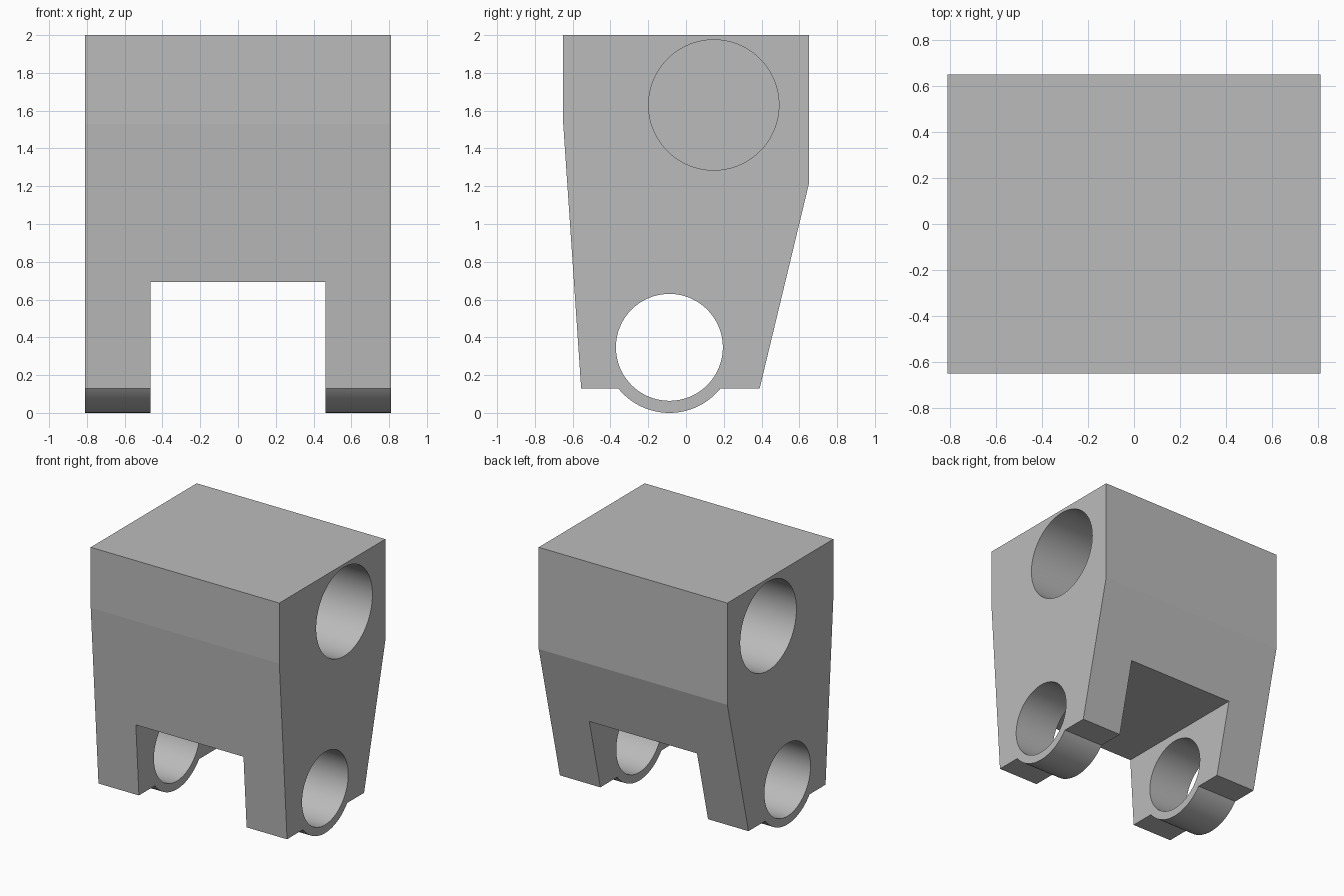
import bpy, bmesh, math
from mathutils import Matrix

cube = bpy.data.objects.get("Cube")
if cube:
    bpy.data.objects.remove(cube, do_unlink=True)

HALF_WIDTH = 0.81
PIN_Y, PIN_Z = -0.088, 0.347      # lower pin axis
LUG_R, PIN_R = 0.347, 0.283
FOOT_Z = 0.13
SEGMENTS = 128

grey = bpy.data.materials.new("plain_grey")
grey.use_nodes = True
grey.diffuse_color = (0.5, 0.5, 0.5, 1)
grey.node_tree.nodes["Principled BSDF"].inputs["Base Color"].default_value = (0.5, 0.5, 0.5, 1)


def add_object(name, bm):
    mesh = bpy.data.meshes.new(name)
    bmesh.ops.recalc_face_normals(bm, faces=bm.faces)
    bm.to_mesh(mesh)
    bm.free()
    mesh.materials.append(grey)
    obj = bpy.data.objects.new(name, mesh)
    bpy.context.collection.objects.link(obj)
    return obj


def x_cylinder(name, x0, x1, y, z, radius):
    bm = bmesh.new()
    place = Matrix.Translation(((x0 + x1) / 2, y, z)) @ Matrix.Rotation(math.pi / 2, 4, 'Y')
    bmesh.ops.create_cone(bm, cap_ends=True, segments=SEGMENTS, radius1=radius,
                          radius2=radius, depth=abs(x1 - x0), matrix=place)
    return add_object(name, bm)


def cut(target, cutter):
    cutter.hide_render = True
    mod = target.modifiers.new("cut", 'BOOLEAN')
    mod.operation = 'DIFFERENCE'
    mod.solver = 'EXACT'
    mod.object = cutter
    bpy.context.view_layer.objects.active = target
    bpy.ops.object.modifier_apply(modifier=mod.name)
    bpy.data.objects.remove(cutter, do_unlink=True)


# Side profile: tapered block with a round lug bulging below the feet
half = math.acos((PIN_Z - FOOT_Z) / LUG_R)
steps = 40
lug = []
for i in range(steps + 1):
    a = -half + 2 * half * i / steps
    lug.append((PIN_Y + LUG_R * math.sin(a), PIN_Z - LUG_R * math.cos(a)))
profile = [(-0.65, 2.0), (-0.65, 1.53), (-0.555, FOOT_Z)] + lug + \
          [(0.39, FOOT_Z), (0.65, 1.21), (0.65, 2.0)]

bm = bmesh.new()
side = bm.faces.new([bm.verts.new((-HALF_WIDTH, y, z)) for y, z in profile])
ext = bmesh.ops.extrude_face_region(bm, geom=[side])
bmesh.ops.translate(bm, vec=(2 * HALF_WIDTH, 0, 0),
                    verts=[g for g in ext["geom"] if isinstance(g, bmesh.types.BMVert)])
body = add_object("bracket_body", bm)

# Gap between the two legs
bm = bmesh.new()
bmesh.ops.create_cube(bm, size=1, matrix=Matrix.Translation((0, 0, 0.1925)) @
                      Matrix.Diagonal((0.925, 2, 1, 1)))
cut(body, add_object("leg_gap_cutter", bm))

# Lower pin bore through both legs
cut(body, x_cylinder("pin_bore_cutter", -1, 1, PIN_Y, PIN_Z, PIN_R))

# Blind upper bore in each side
for s in (-1, 1):
    cut(body, x_cylinder("upper_bore_cutter", s * 0.12, s * 1, 0.147, 1.63, 0.345))

# Smooth the bores and lugs, keep the block edges crisp
bpy.ops.object.select_all(action='DESELECT')
body.select_set(True)
bpy.context.view_layer.objects.active = body
bpy.ops.object.shade_smooth_by_angle(angle=math.radians(3.3))
